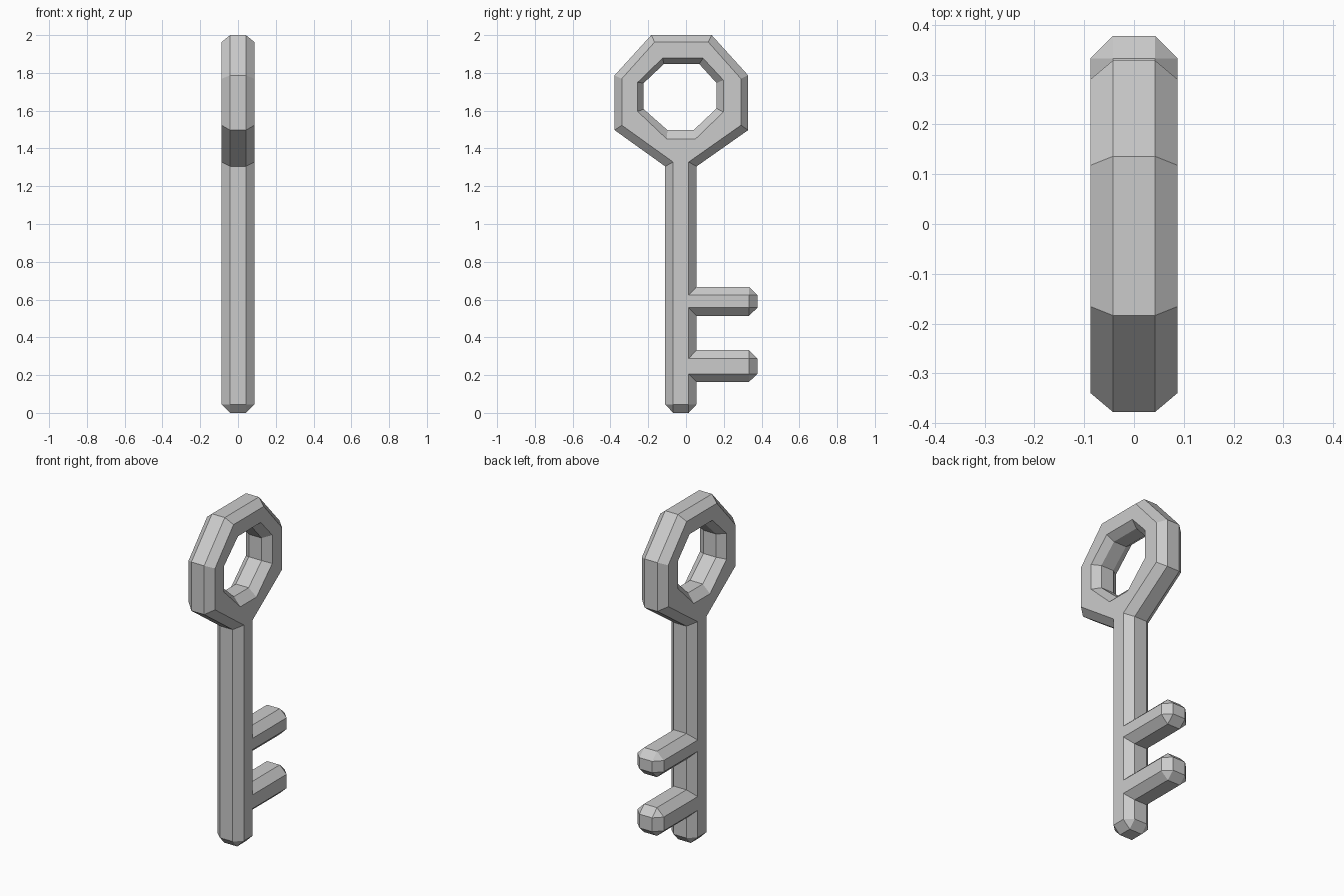
import bpy, bmesh

if "Cube" in bpy.data.objects:
    bpy.data.objects.remove(bpy.data.objects["Cube"])

FLAT_X, RIM_X = 0.087, 0.042   # half thickness at the flat sides and at the rim


def tooth(rim_lo, flat_lo, flat_hi, rim_hi):
    """Outline pairs (rim y, rim z, flat y, flat z) for one tooth, bottom to top."""
    return [
        (0.056, rim_lo, 0.014, flat_lo),
        (0.333, rim_lo, 0.333, flat_lo),
        (0.378, flat_lo, 0.333, flat_lo),
        (0.378, flat_hi, 0.333, flat_hi),
        (0.333, rim_hi, 0.333, flat_hi),
        (0.056, rim_hi, 0.014, flat_hi),
    ]


# Outer outline: shaft tip, two teeth, then the bow
outline = [
    (-0.11, 0.045, -0.068, 0.045),
    (-0.068, 0.0, -0.068, 0.045),
    (0.014, 0.0, 0.014, 0.045),
    (0.056, 0.045, 0.014, 0.045),
]
outline += tooth(0.164, 0.206, 0.288, 0.332)
outline += tooth(0.513, 0.557, 0.624, 0.667)
outline += [
    (0.056, 1.305, 0.014, 1.328),
    (0.329, 1.497, 0.291, 1.523),
    (0.329, 1.787, 0.291, 1.769),
    (0.136, 2.0, 0.118, 1.963),
    (-0.184, 2.0, -0.166, 1.963),
    (-0.378, 1.787, -0.34, 1.769),
    (-0.378, 1.497, -0.34, 1.523),
    (-0.11, 1.305, -0.068, 1.328),
]

# Hole through the bow
hole = [
    (-0.117, 1.847, -0.124, 1.878),
    (0.07, 1.847, 0.09, 1.878),
    (0.162, 1.746, 0.198, 1.762),
    (0.162, 1.612, 0.198, 1.593),
    (0.04, 1.497, 0.05, 1.45),
    (-0.098, 1.497, -0.102, 1.45),
    (-0.224, 1.608, -0.256, 1.596),
    (-0.224, 1.746, -0.256, 1.75),
]

bm = bmesh.new()


def bevelled_wall(pairs):
    """Strip of quads across the thickness: chamfer, rim, chamfer."""
    rows = []
    for ry, rz, fy, fz in pairs:
        rows.append([bm.verts.new(p) for p in (
            (-FLAT_X, fy, fz), (-RIM_X, ry, rz), (RIM_X, ry, rz), (FLAT_X, fy, fz))])
    for a, b in zip(rows, rows[1:] + rows[:1]):
        for i in range(3):
            bm.faces.new((a[i], b[i], b[i + 1], a[i + 1]))


bevelled_wall(outline)
bevelled_wall(hole)
# Doubled flat points at the tips collapse into corner triangles
bmesh.ops.remove_doubles(bm, verts=bm.verts[:], dist=1e-5)

# Flat sides with the hole left open
for side in (-1, 1):
    rim = [e for e in bm.edges if e.is_boundary
           and all(v.co.x * side > 0 for v in e.verts)]
    bmesh.ops.triangle_fill(bm, edges=rim, use_beauty=True, normal=(side, 0, 0))

bmesh.ops.recalc_face_normals(bm, faces=bm.faces[:])
mesh = bpy.data.meshes.new("key")
bm.to_mesh(mesh)
bm.free()
key = bpy.data.objects.new("key", mesh)
bpy.context.collection.objects.link(key)
